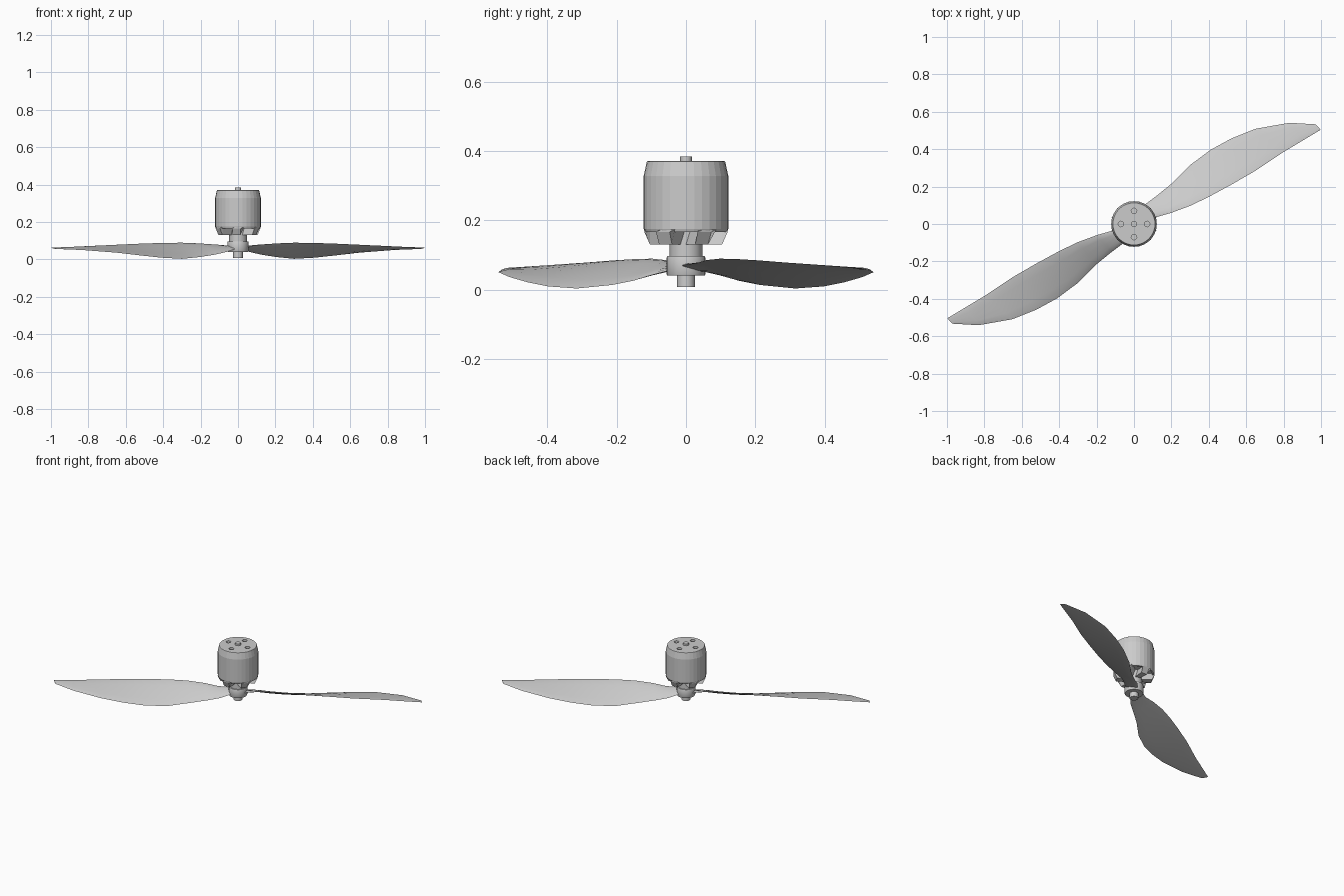
import bpy, bmesh, math
from mathutils import Vector, Matrix

if "Cube" in bpy.data.objects:
    bpy.data.objects.remove(bpy.data.objects["Cube"])


def finish(name, bm, smooth=None):
    bmesh.ops.recalc_face_normals(bm, faces=bm.faces[:])
    me = bpy.data.meshes.new(name)
    bm.to_mesh(me)
    bm.free()
    ob = bpy.data.objects.new(name, me)
    bpy.context.collection.objects.link(ob)
    if smooth:
        bpy.ops.object.select_all(action='DESELECT')
        ob.select_set(True)
        bpy.context.view_layer.objects.active = ob
        bpy.ops.object.shade_smooth_by_angle(angle=math.radians(smooth))
    return ob


def loft(bm, rings):
    """Skin closed rings of points and cap both ends."""
    vs = [[bm.verts.new(p) for p in r] for r in rings]
    n = len(vs[0])
    for a, b in zip(vs, vs[1:]):
        for i in range(n):
            j = (i + 1) % n
            bm.faces.new((a[i], a[j], b[j], b[i]))
    bm.faces.new(vs[0])
    bm.faces.new(vs[-1])


def turned(name, profile, seg=32, at=(0, 0), smooth=None):
    """Solid of revolution from (radius, z) points."""
    bm = bmesh.new()
    loft(bm, [[(at[0] + r * math.cos(math.tau * i / seg),
                at[1] + r * math.sin(math.tau * i / seg), z)
               for i in range(seg)] for r, z in profile])
    return finish(name, bm, smooth)


# motor can: tapered top, recessed underside
can = turned("motor_can", [(0.045, 0.18), (0.106, 0.18), (0.110, 0.166), (0.119, 0.166),
                           (0.122, 0.175), (0.122, 0.328), (0.113, 0.369), (0.110, 0.371)])

# four screw holes in the top
for k in range(4):
    a = k * math.pi / 2
    cut = turned("hole_cutter", [(0.015, 0.345), (0.015, 0.40)], 16,
                 (0.07 * math.cos(a), 0.07 * math.sin(a)))
    cut.hide_render = True
    mod = can.modifiers.new("screw_hole", 'BOOLEAN')
    mod.operation = 'DIFFERENCE'
    mod.solver = 'EXACT'
    mod.object = cut
    bpy.context.view_layer.objects.active = can
    bpy.ops.object.modifier_apply(modifier=mod.name)
    bpy.data.objects.remove(cut)

# shaft end, neck, propeller collar and nut
turned("shaft_top", [(0.017, 0.36), (0.017, 0.383)], 16, smooth=30)
turned("motor_neck", [(0.047, 0.09), (0.047, 0.185)], 24, smooth=30)
turned("propeller_collar", [(0.054, 0.040), (0.056, 0.044), (0.056, 0.092), (0.054, 0.096)],
       24, smooth=30)
turned("shaft_end", [(0.026, 0.008), (0.026, 0.045)], 20, smooth=30)

# slanted cooling spokes under the can
bm = bmesh.new()
for k in range(6):
    rot = Matrix.Rotation(math.radians(30 + 60 * k), 3, 'Z')
    rings = []
    for r, z0 in ((0.035, 0.13), (0.104, 0.13), (0.120, 0.166)):
        w = 0.012 + 0.09 * r
        rings.append([rot @ Vector(p) for p in (
            (r, -w - 0.008, z0), (r, w - 0.008, z0),
            (r, w + 0.008, 0.182 if r < 0.11 else 0.172),
            (r, -w + 0.008, 0.182 if r < 0.11 else 0.172))])
    loft(bm, rings)
finish("cooling_spokes", bm)

# propeller blade: high edge and low edge at each station along the span
stations = [
    ((0.050, -0.015, 0.069), (0.015, 0.050, 0.055)),
    ((0.120, 0.037, 0.078), (0.060, 0.105, 0.040)),
    ((0.200, 0.060, 0.085), (0.120, 0.150, 0.026)),
    ((0.300, 0.097, 0.089), (0.200, 0.215, 0.013)),
    ((0.400, 0.145, 0.088), (0.300, 0.315, 0.003)),
    ((0.520, 0.210, 0.084), (0.410, 0.397, 0.009)),
    ((0.650, 0.285, 0.078), (0.520, 0.457, 0.021)),
    ((0.800, 0.385, 0.071), (0.650, 0.509, 0.036)),
    ((0.900, 0.445, 0.066), (0.830, 0.541, 0.050)),
    ((0.998, 0.504, 0.062), (0.970, 0.533, 0.056)),
]
chord = [0, 0.08, 0.25, 0.5, 0.75, 0.92, 1]


def section(hi, lo, k):
    hi, lo = Vector(hi), Vector(lo)
    up = (lo - hi).cross(Vector((-0.87, -0.49, 0))).normalized()
    if up.z < 0:
        up = -up
    half = 0.009 - 0.0007 * k
    def pt(t, s):
        bulge = math.sqrt(max(0, 4 * t * (1 - t)))
        return hi.lerp(lo, t) + up * (s * half * bulge)
    return [pt(t, 1) for t in chord] + [pt(t, -0.6) for t in chord[-2:0:-1]]


for side, turn in (("right", 0), ("left", math.pi)):
    rot = Matrix.Rotation(turn, 3, 'Z')
    bm = bmesh.new()
    loft(bm, [[rot @ p for p in section(h, l, k)] for k, (h, l) in enumerate(stations)])
    finish(side + "_blade", bm, 40)
